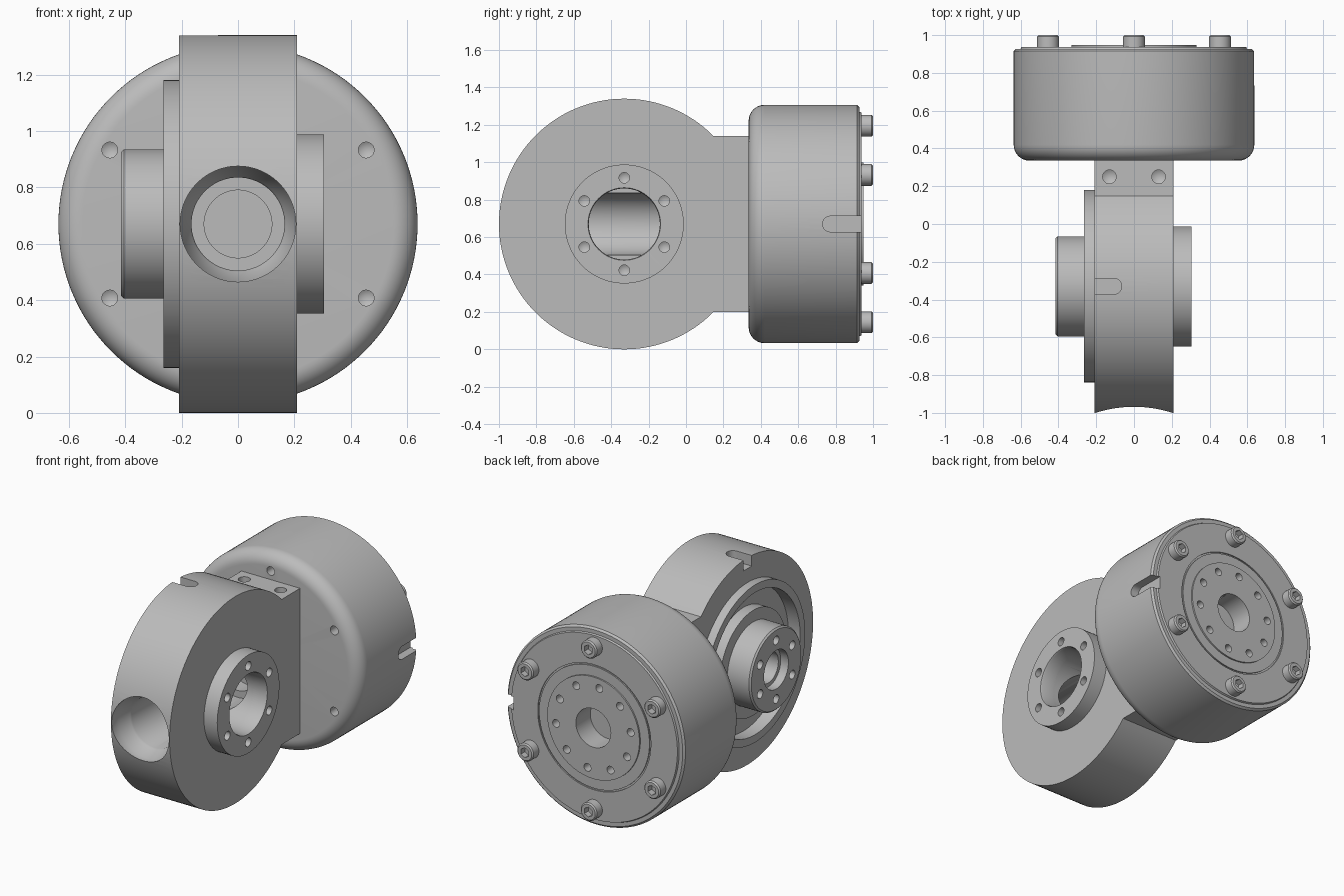
import bpy, bmesh, math
from mathutils import Vector

if "Cube" in bpy.data.objects:
    bpy.data.objects.remove(bpy.data.objects["Cube"], do_unlink=True)

CZ = 0.67            # height of both main axes
JY = -0.33           # depth of the joint axis
JOINT = Vector((0, JY, CZ))
MOTOR = Vector((0, 0, CZ))
AXES = {"X": Vector((1, 0, 0)), "Y": Vector((0, 1, 0)), "Z": Vector((0, 0, 1))}

metal = bpy.data.materials.new("light_grey_metal")
metal.use_nodes = True
GREY = (0.5, 0.5, 0.5, 1)
metal.diffuse_color = GREY
metal.node_tree.nodes["Principled BSDF"].inputs["Base Color"].default_value = GREY


def finish(name, bm):
    bmesh.ops.remove_doubles(bm, verts=bm.verts, dist=1e-5)
    bmesh.ops.recalc_face_normals(bm, faces=bm.faces)
    mesh = bpy.data.meshes.new(name)
    bm.to_mesh(mesh)
    bm.free()
    mesh.materials.append(metal)
    ob = bpy.data.objects.new(name, mesh)
    bpy.context.collection.objects.link(ob)
    return ob


def lathe(name, profile, axis, center, steps=96, closed=False):
    """Spin (radius, distance along axis) points round an axis."""
    a = AXES[axis]
    out = AXES["Z"] if axis != "Z" else AXES["X"]
    center = Vector(center)
    bm = bmesh.new()
    vs = [bm.verts.new(center + out * r + a * t) for r, t in profile]
    pairs = list(zip(vs, vs[1:])) + ([(vs[-1], vs[0])] if closed else [])
    edges = [bm.edges.new(p) for p in pairs]
    bmesh.ops.spin(bm, geom=vs + edges, cent=center, axis=a, steps=steps, angle=math.tau)
    return finish(name, bm)


def drill(axis, center, r, start, end, steps=24):
    """Cutter for a blind hole with a conical bottom."""
    tip = end + math.copysign(r * 0.6, end - start)
    return lathe("cutter", [(0, start), (r, start), (r, end), (0, tip)], axis, center, steps)


def extrude(name, points, vec):
    bm = bmesh.new()
    face = bm.faces.new([bm.verts.new(p) for p in points])
    new = bmesh.ops.extrude_face_region(bm, geom=[face])["geom"]
    bmesh.ops.translate(bm, vec=vec, verts=[v for v in new if isinstance(v, bmesh.types.BMVert)])
    return finish(name, bm)


def cut(targets, cutters):
    for ob in targets:
        for c in cutters:
            mod = ob.modifiers.new("cut", "BOOLEAN")
            mod.operation = "DIFFERENCE"
            mod.solver = "EXACT"
            mod.object = c
            bpy.context.view_layer.objects.active = ob
            bpy.ops.object.modifier_apply(modifier=mod.name)
    for c in cutters:
        bpy.data.objects.remove(c, do_unlink=True)


def circle(n, radius, offset=90):
    for i in range(n):
        a = math.radians(offset + 360 * i / n)
        yield radius * math.cos(a), radius * math.sin(a)


def slot_outline(u0, u1, r):
    """Slot open at u0 and rounded at u1, as (along, across) pairs."""
    s = math.copysign(1, u1 - u0)
    arc = [(u1 - s * r + s * r * math.cos(a), r * math.sin(a))
           for a in (math.radians(-90 + 180 * i / 16) for i in range(17))]
    return [(u0, -r)] + arc + [(u0, r)]


# Joint housing: round drum with a rectangular neck towards the motor
R, HALF, NECK = 0.67, 0.21, 0.47
start = math.asin(NECK / R)
outline = [(-HALF, 0.345, CZ - NECK), (-HALF, 0.345, CZ + NECK)]
for i in range(97):
    a = start + (math.tau - 2 * start) * i / 96
    outline.append((-HALF, JY + R * math.cos(a), CZ + R * math.sin(a)))
housing = extrude("joint_housing", outline, (2 * HALF, 0, 0))

# Output flange on the left
flange = lathe("output_flange", [(0, 0.2), (0.318, 0.2), (0.318, 0.305), (0, 0.305)], "X", JOINT)

# Cross bore, front bore, bearing recess, top slot and neck screw holes
cut([housing, flange], [lathe("cutter", [(0, 0), (0.19, 0), (0.19, 0.295), (0.2, 0.32), (0, 0.32)],
                              "X", JOINT)])
front_bore = [(0, -1.1), (0.205, -1.1), (0.205, -0.93), (0.17, -0.86), (0.165, -0.85),
              (0.165, 0.0), (0.12, 0.0), (0.12, 0.1), (0, 0.1)]
recess = [(0, -0.3), (0.46, -0.3), (0.46, -0.18), (0, -0.18)]
slot = [(x, JY + y, 1.27) for x, y in slot_outline(-0.3, -0.065, 0.042)]
cut([housing], [lathe("cutter", front_bore, "Y", MOTOR),
                lathe("cutter", recess, "X", JOINT),
                extrude("cutter", slot, (0, 0, 0.2))]
    + [drill("Z", (x, 0.25, 0), 0.036, 1.2, 1.06) for x in (-0.13, 0.13)])
cut([flange], [drill("X", JOINT + Vector((0, y, z)), 0.028, 0.35, 0.25)
               for y, z in circle(6, 0.247)])

# Bearing ring and rotating hub on the right
lathe("bearing_ring", [(0.46, -0.2), (0.51, -0.2), (0.51, -0.265), (0.46, -0.265)],
      "X", JOINT, closed=True)
hub = lathe("rotating_hub", [(0, -0.17), (0.34, -0.17), (0.34, -0.25), (0.265, -0.25),
                             (0.265, -0.405), (0.255, -0.415), (0, -0.415)], "X", JOINT)
hub_bore = [(0, -0.45), (0.125, -0.45), (0.125, -0.36), (0.1, -0.36), (0.1, -0.2), (0, -0.2)]
cut([hub], [lathe("cutter", hub_bore, "X", JOINT)]
    + [drill("X", JOINT + Vector((0, y, z)), 0.028, -0.45, -0.35) for y, z in circle(6, 0.19)])

# Motor can with rounded front edge, stepped rear plate and raised centre disc
FR, MR = 0.085, 0.637
fillet = [(MR - FR + FR * math.sin(a), 0.335 + FR - FR * math.cos(a))
          for a in (math.radians(90 * i / 10) for i in range(11))]
rear = [(MR, 0.915), (0.625, 0.927), (0.6, 0.927), (0.595, 0.938), (0.405, 0.938),
        (0.405, 0.93), (0.395, 0.93), (0.395, 0.938), (0.33, 0.938), (0.33, 0.948), (0, 0.948)]
motor = lathe("motor_can", [(0, 0.335)] + fillet + rear, "Y", MOTOR, 128)

side_slot = [(0.58, y, CZ + z) for y, z in slot_outline(1.0, 0.73, 0.042)]
cut([motor], [extrude("cutter", side_slot, (0.2, 0, 0)),
              lathe("cutter", [(0, 1), (0.125, 1), (0.125, 0.8), (0, 0.8)], "Y", MOTOR, 64)]
    + [drill("Y", MOTOR + Vector((x, 0, z)), 0.025, 1.0, 0.88) for x, z in circle(10, 0.27, 27)]
    + [drill("Y", MOTOR + Vector((x, 0, z)), 0.028, 0.3, 0.4) for x, z in circle(6, 0.525)])

# Socket head bolts round the rear plate
for i, (x, z) in enumerate(circle(6, 0.525)):
    at = MOTOR + Vector((x, 0, z))
    bolt = lathe(f"rear_bolt_{i + 1}", [(0, 0.92), (0.058, 0.92), (0.058, 0.992),
                                        (0.05, 1.0), (0, 1.0)], "Y", at, 32)
    cut([bolt], [lathe("cutter", [(0, 1.05), (0.032, 1.05), (0.032, 0.96), (0, 0.96)], "Y", at, 6)])

# Smooth shading with sharp edges kept
bpy.ops.object.select_all(action="DESELECT")
for ob in bpy.context.collection.objects:
    if ob.type == "MESH" and ob.data.materials and ob.data.materials[0] == metal:
        ob.select_set(True)
        bpy.context.view_layer.objects.active = ob
bpy.ops.object.shade_smooth_by_angle(angle=math.radians(30))
